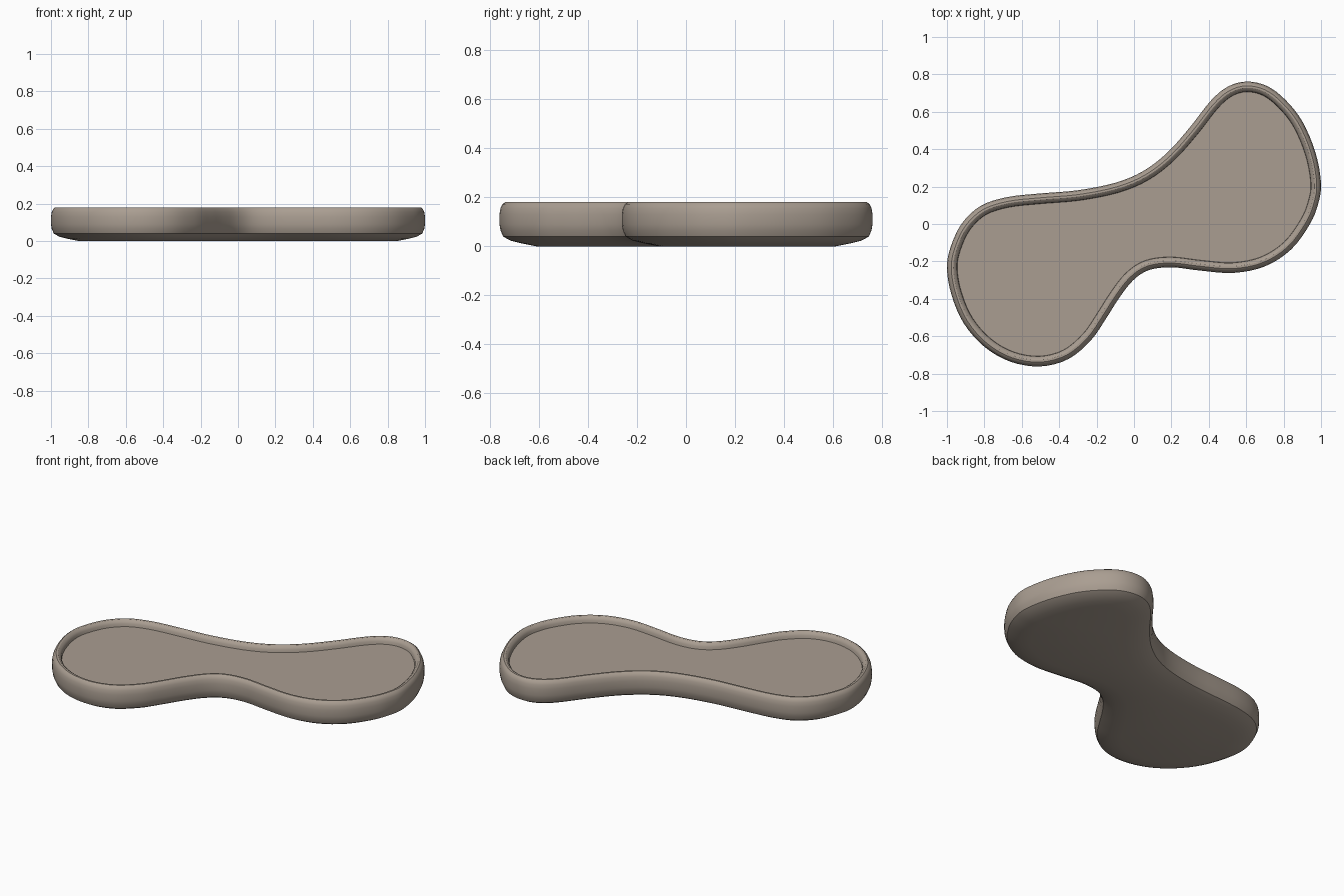
import bpy, bmesh, math
from mathutils import Vector

if "Cube" in bpy.data.objects:
    bpy.data.objects.remove(bpy.data.objects["Cube"])

# Freeform outline, counter-clockwise, seen from above
PTS = [(1.0, .22), (.97, .385), (.90, .55), (.81, .665), (.71, .74), (.60, .763),
       (.50, .735), (.41, .66), (.30, .52), (.18, .385), (.05, .285), (-.10, .222),
       (-.30, .182), (-.50, .165), (-.68, .145), (-.82, .098), (-.92, .005),
       (-.98, -.12), (-1.0, -.235), (-.975, -.38), (-.91, -.53), (-.80, -.655),
       (-.66, -.735), (-.50, -.76), (-.35, -.72), (-.23, -.62), (-.15, -.505),
       (-.08, -.395), (-.005, -.30), (.08, -.245), (.20, -.23), (.35, -.247),
       (.53, -.26), (.70, -.225), (.84, -.135), (.94, 0), (.985, .11)]


def smooth_loop(pts, steps):
    """Closed Catmull-Rom curve through the points."""
    p = [Vector(q) for q in pts]
    n, out = len(p), []
    for i in range(n):
        a, b, c, d = (p[(i + k) % n] for k in (-1, 0, 1, 2))
        for s in range(steps):
            t = s / steps
            out.append(0.5 * (2 * b + (c - a) * t + (2 * a - 5 * b + 4 * c - d) * t * t
                              + (3 * b - a - 3 * c + d) * t ** 3))
    return out


loop = smooth_loop(PTS, 4)
# Centre the outline and fit its length to 2
xs, ys = [v.x for v in loop], [v.y for v in loop]
mid = Vector(((max(xs) + min(xs)) / 2, (max(ys) + min(ys)) / 2))
fit = 2 / (max(xs) - min(xs))
loop = [(v - mid) * fit for v in loop]
N = len(loop)

# Inward normals, lightly smoothed
inward = []
for i in range(N):
    t = loop[(i + 2) % N] - loop[i - 2]
    inward.append(Vector((-t.y, t.x)).normalized())

mat = bpy.data.materials.new("warm grey stone")
mat.diffuse_color = (0.40, 0.34, 0.285, 1)
mat.use_nodes = True
mat.node_tree.nodes["Principled BSDF"].inputs["Base Color"].default_value = mat.diffuse_color


def sweep(name, profile, cap_first=False, cap_last=False):
    """Loft an (inset, height) profile around the outline."""
    bm = bmesh.new()
    rings = [[bm.verts.new((*(loop[i] + inward[i] * d), z)) for i in range(N)]
             for d, z in profile]
    for a, b in zip(rings, rings[1:]):
        for i in range(N):
            j = (i + 1) % N
            bm.faces.new((a[i], a[j], b[j], b[i]))
    caps = []
    if cap_first:
        caps.append(bm.faces.new(rings[0][::-1]))
    if cap_last:
        caps.append(bm.faces.new(rings[-1]))
    if caps:
        bmesh.ops.triangulate(bm, faces=caps)
    me = bpy.data.meshes.new(name)
    bm.to_mesh(me)
    bm.free()
    ob = bpy.data.objects.new(name, me)
    me.materials.append(mat)
    bpy.context.collection.objects.link(ob)
    bpy.ops.object.select_all(action='DESELECT')
    ob.select_set(True)
    bpy.context.view_layer.objects.active = ob
    bpy.ops.object.shade_smooth_by_angle(angle=math.radians(30))
    return ob


# Body: shallow domed underside, side wall and rounded rim
sweep("basin_body", [(.15, 0), (.09, .012), (.045, .023), (.015, .04), (.004, .065),
                     (0, .09), (0, .13), (.004, .155), (.012, .172), (.023, .18),
                     (.034, .18), (.045, .173), (.053, .16), (.056, .135)],
      cap_first=True)

# Flat floor set just below the rim
sweep("basin_floor", [(.054, .143), (.10, .143)], cap_last=True)
